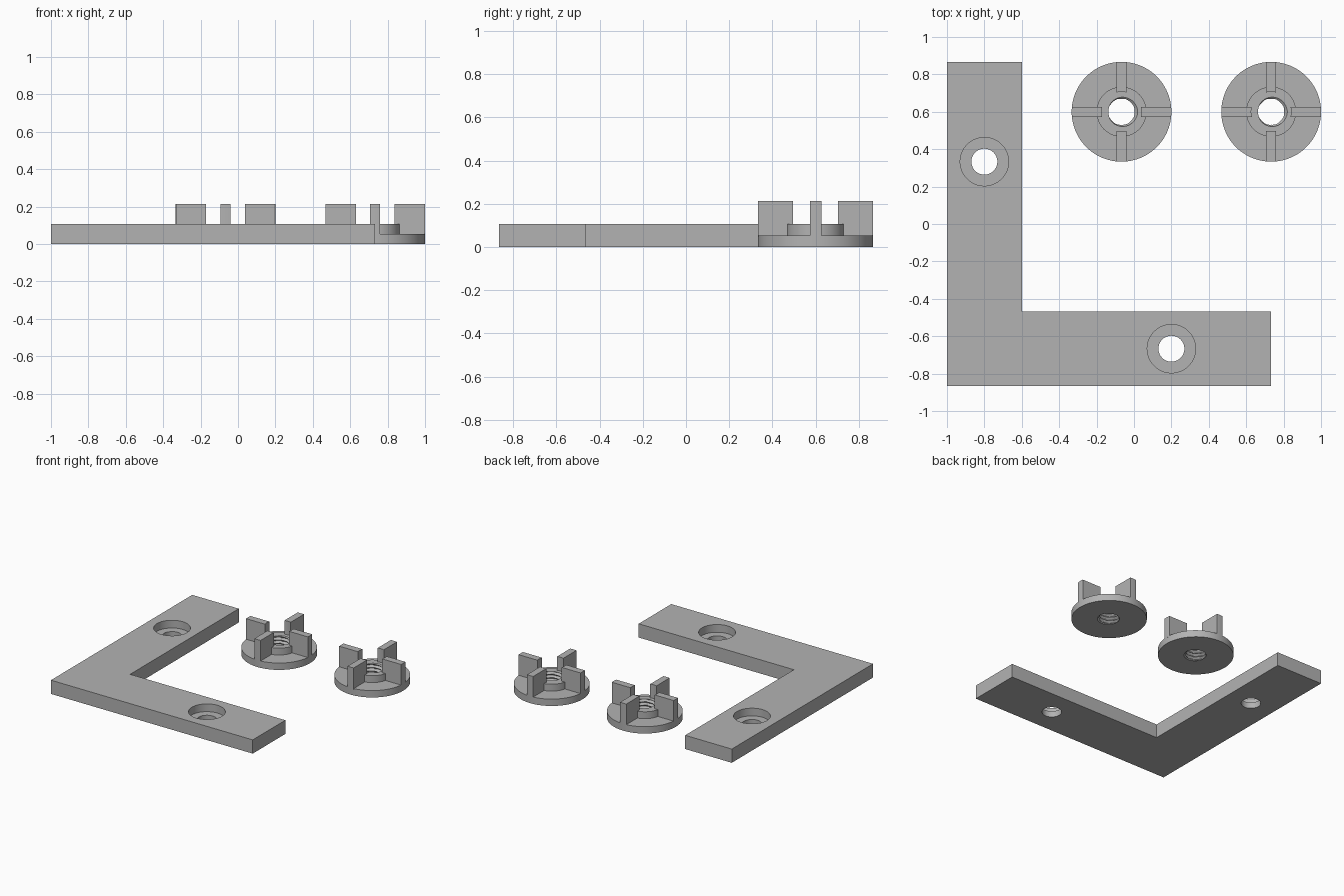
import bpy
import bmesh
from math import sin, cos, pi, tau, asin, radians

cube = bpy.data.objects.get("Cube")
if cube:
    bpy.data.objects.remove(cube, do_unlink=True)

U = 1 / 75            # one design unit (mm) in scene units
SIDES = 96

grey = bpy.data.materials.new("plain grey")
grey.use_nodes = True
grey.diffuse_color = (0.45, 0.45, 0.45, 1)
grey.node_tree.nodes["Principled BSDF"].inputs["Base Color"].default_value = grey.diffuse_color


def finish(name, bm, smooth=True):
    """Turn a bmesh into a shaded, coloured object."""
    bmesh.ops.recalc_face_normals(bm, faces=bm.faces)
    mesh = bpy.data.meshes.new(name)
    bm.to_mesh(mesh)
    bm.free()
    mesh.materials.append(grey)
    obj = bpy.data.objects.new(name, mesh)
    bpy.context.collection.objects.link(obj)
    if smooth:
        shade(obj)
    return obj


def shade(obj):
    bpy.ops.object.select_all(action='DESELECT')
    obj.select_set(True)
    bpy.context.view_layer.objects.active = obj
    bpy.ops.object.shade_smooth_by_angle(angle=radians(30))


def prism(name, outline, z0, z1, smooth=True):
    """Extrude a flat outline from z0 to z1."""
    bm = bmesh.new()
    face = bm.faces.new([bm.verts.new((x, y, z0)) for x, y in outline])
    side = bmesh.ops.extrude_face_region(bm, geom=[face])["geom"]
    tops = [v for v in side if isinstance(v, bmesh.types.BMVert)]
    bmesh.ops.translate(bm, verts=tops, vec=(0, 0, z1 - z0))
    return finish(name, bm, smooth)


def circle(cx, cy, r):
    return [(cx + r * cos(tau * i / SIDES), cy + r * sin(tau * i / SIDES)) for i in range(SIDES)]


# L-shaped bracket with two counterbored holes
LOW, SPAN, WIDTH, THICK = (-75, -65), 130, 30, 8
corners = [(0, 0), (SPAN, 0), (SPAN, WIDTH), (WIDTH, WIDTH), (WIDTH, SPAN), (0, SPAN)]
bracket = prism("corner_bracket", [((LOW[0] + x) * U, (LOW[1] + y) * U) for x, y in corners],
                0, THICK * U, False)
cutters = []
for cx, cy in ((-60, 25), (15, -50)):
    for r, z0 in ((5.2, -2), (9.7, 3.5)):
        cutter = prism("hole_cutter", circle(cx * U, cy * U, r * U), z0 * U, (THICK + 2) * U)
        mod = bracket.modifiers.new("hole", 'BOOLEAN')
        mod.object, mod.operation, mod.solver = cutter, 'DIFFERENCE', 'EXACT'
        cutters.append(cutter)
bpy.ops.object.select_all(action='DESELECT')
bracket.select_set(True)
bpy.context.view_layer.objects.active = bracket
for mod in list(bracket.modifiers):
    bpy.ops.object.modifier_apply(modifier=mod.name)
for cutter in cutters:
    bpy.data.objects.remove(cutter, do_unlink=True)
shade(bracket)


def thread_radius(z, angle, pitch=2):
    """Triangular helical thread between its crest and root radius."""
    phase = (z / pitch - angle / tau + 0.5) % 1
    return 5.2 + 1.3 * (1 - abs(2 * phase - 1))


def threaded_base(name, cx, cy, steps=32):
    """Disc and raised hub around a threaded bore, as one closed lathe."""
    bm = bmesh.new()
    columns = []
    for i in range(SIDES):
        a = tau * i / SIDES
        profile = [(20, 0), (20, 4), (10, 4), (10, 8)]
        profile += [(thread_radius(z, a), z) for z in (8 - 8 * k / steps for k in range(steps + 1))]
        columns.append([bm.verts.new(((cx + r * cos(a)) * U, (cy + r * sin(a)) * U, z * U))
                        for r, z in profile])
    for i, col in enumerate(columns):
        nxt = columns[(i + 1) % SIDES]
        for j in range(len(col)):
            k = (j + 1) % len(col)
            bm.faces.new((col[j], nxt[j], nxt[k], col[k]))
    return finish(name, bm)


def fin(name, cx, cy, turn):
    """Upright fin, rounded outside with the disc and hollowed inside."""
    def arc(r, order):
        half = asin(2 / r)
        return [(cx + r * cos(turn + half * t / 4), cy + r * sin(turn + half * t / 4)) for t in order]
    outline = arc(20, range(-4, 5)) + arc(8, range(4, -5, -1))
    return prism(name, [(x * U, y * U) for x, y in outline], 3.5 * U, 16 * U)


# Two finned nuts
for side, cx in (("right", -5), ("left", 55)):
    threaded_base(side + "_nut_base", cx, 45)
    for n, place in enumerate(("left", "back", "right", "front")):
        fin(f"{side}_nut_{place}_fin", cx, 45, n * pi / 2)
